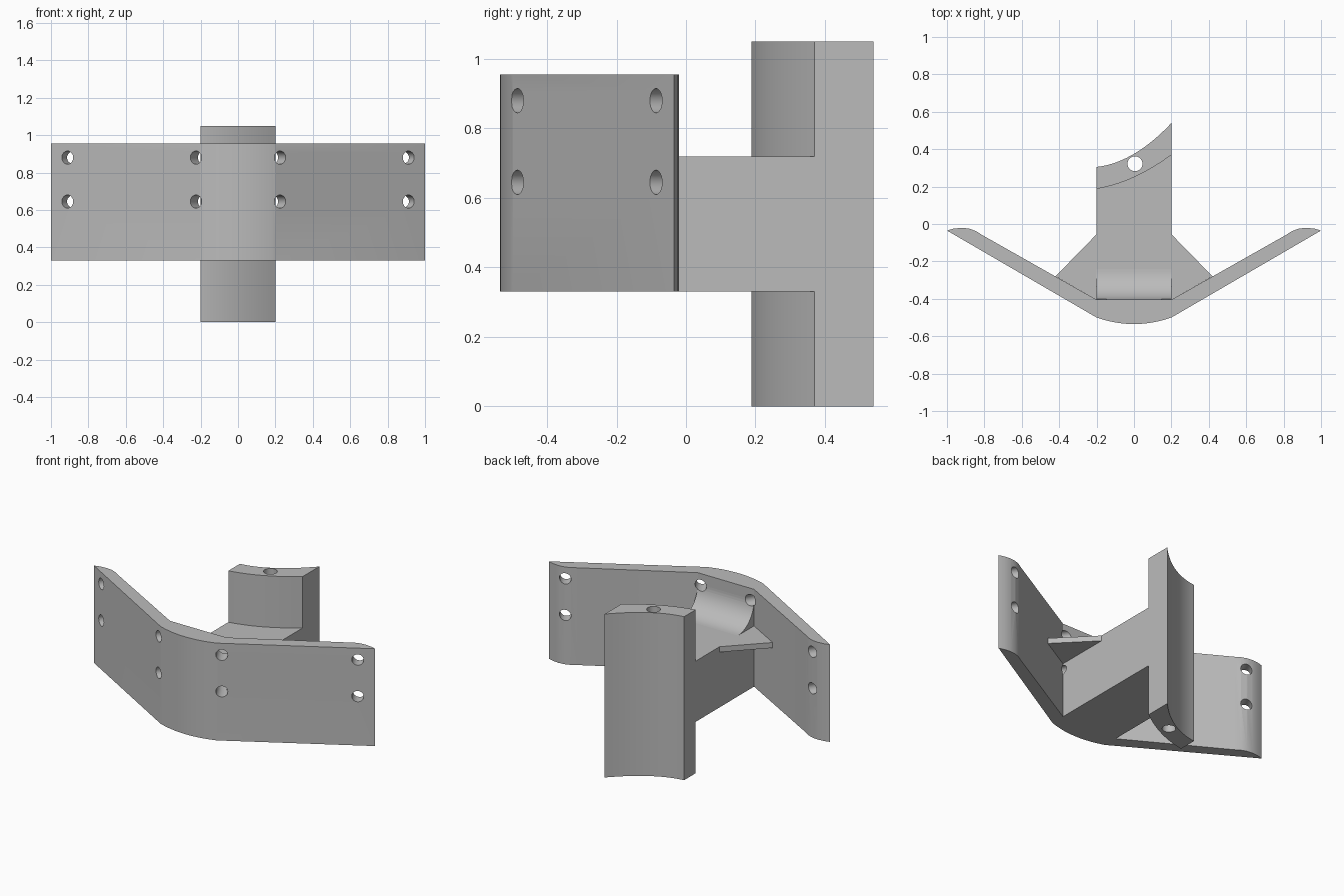
import bpy, bmesh, math
from mathutils import Matrix, Vector

cube = bpy.data.objects.get("Cube")
if cube:
    bpy.data.objects.remove(cube, do_unlink=True)

grey = bpy.data.materials.new("plain grey")
grey.use_nodes = True
grey.diffuse_color = (0.5, 0.5, 0.5, 1)
grey.node_tree.nodes["Principled BSDF"].inputs["Base Color"].default_value = (0.5, 0.5, 0.5, 1)


def add_object(name, bm):
    bmesh.ops.recalc_face_normals(bm, faces=bm.faces)
    mesh = bpy.data.meshes.new(name)
    bm.to_mesh(mesh)
    bm.free()
    mesh.materials.append(grey)
    obj = bpy.data.objects.new(name, mesh)
    bpy.context.collection.objects.link(obj)
    return obj


def prism(name, outline, low, high, axis="z"):
    """Extrude a flat outline along z (outline in x, y) or x (outline in y, z)."""
    bm = bmesh.new()
    place = (lambda a, b: (a, b, low)) if axis == "z" else (lambda a, b: (low, a, b))
    face = bm.faces.new([bm.verts.new(place(a, b)) for a, b in outline])
    made = bmesh.ops.extrude_face_region(bm, geom=[face])["geom"]
    depth = high - low
    bmesh.ops.translate(bm, verts=[v for v in made if isinstance(v, bmesh.types.BMVert)],
                        vec=(0, 0, depth) if axis == "z" else (depth, 0, 0))
    return add_object(name, bm)


def curve_y(x, left, middle, right):
    """Height of the smooth curve through x = -HALF, 0 and HALF."""
    t = x / HALF
    return middle + (right - left) / 2 * t + ((right + left) / 2 - middle) * t * t


HALF = 0.2
BASE, BEAM_TOP, PLATE_TOP = 0.33, 0.72, 0.955
INNER = -0.405
xs = [HALF * (i / 10 - 1) for i in range(21)]
front_curve = [(x, curve_y(x, 0.188, 0.25, 0.37)) for x in xs]
back_curve = [(x, curve_y(x, 0.305, 0.375, 0.54)) for x in xs]

# Bent mounting plate with a bowed nose and rounded tips
bow = [(x, curve_y(x, -0.5, -0.535, -0.5)) for x in xs]
tip = [(1, -0.035), (0.965, -0.025), (0.92, -0.02), (0.88, -0.025), (0.845, -0.038), (0.81, -0.06)]
right_side = tip + [(HALF, INNER)]
left_side = [(-x, y) for x, y in reversed(right_side)]
plate = prism("mounting_plate", bow + right_side + left_side, BASE, PLATE_TOP)

# Beam running back to the curved post
beam = prism("beam", [(HALF, INNER), (-HALF, INNER)] + front_curve, BASE, BEAM_TOP)

# Concave fillet where the beam meets the plate
R = 0.165
arc = [(INNER + R - R * math.sin(a), BEAM_TOP + R - R * math.cos(a))
       for a in (math.pi / 2 * i / 16 for i in range(17))]
fillet = prism("beam_fillet", [(INNER, BEAM_TOP)] + arc, -HALF, HALF, "x")

# Upright curved post
post = prism("curved_post", front_curve + back_curve[::-1], 0, 1.05)

# Thin triangular gussets on both sides
for side, s in (("left", 1), ("right", -1)):
    prism(side + "_gusset", [(s * HALF, -0.055), (s * 0.42, -0.28), (s * HALF, INNER)],
          BEAM_TOP - 0.035, BEAM_TOP)


def drill(bm, start, direction, radius, length):
    direction = Vector(direction).normalized()
    turn = direction.to_track_quat("Z", "Y").to_matrix().to_4x4()
    centre = Vector(start) + direction * length / 2
    bmesh.ops.create_cone(bm, cap_ends=True, segments=32, radius1=radius, radius2=radius,
                          depth=length, matrix=Matrix.Translation(centre) @ turn)


# Bolt holes square to each wing, and a pin hole down the post
bolts = bmesh.new()
for s in (1, -1):
    for x, y, length in ((0.225, -0.486, 0.41), (0.912, -0.087, 0.3)):
        for z in (0.645, 0.88):
            inward = Vector((-0.5 * s, 0.866, 0))
            drill(bolts, Vector((s * x, y, z)) - inward * 0.05, inward, 0.035, length)
bolt_cutter = add_object("bolt_hole_cutter", bolts)
pin = bmesh.new()
drill(pin, (0.005, 0.322, -0.1), (0, 0, 1), 0.04, 1.3)
pin_cutter = add_object("pin_hole_cutter", pin)

for obj, cutter in ((plate, bolt_cutter), (beam, bolt_cutter), (fillet, bolt_cutter), (post, pin_cutter)):
    mod = obj.modifiers.new("holes", "BOOLEAN")
    mod.operation = "DIFFERENCE"
    mod.solver = "EXACT"
    mod.object = cutter
    bpy.ops.object.select_all(action="DESELECT")
    obj.select_set(True)
    bpy.context.view_layer.objects.active = obj
    bpy.ops.object.modifier_apply(modifier=mod.name)
    bpy.ops.object.shade_smooth_by_angle(angle=math.radians(20))

for cutter in (bolt_cutter, pin_cutter):
    bpy.data.objects.remove(cutter, do_unlink=True)
